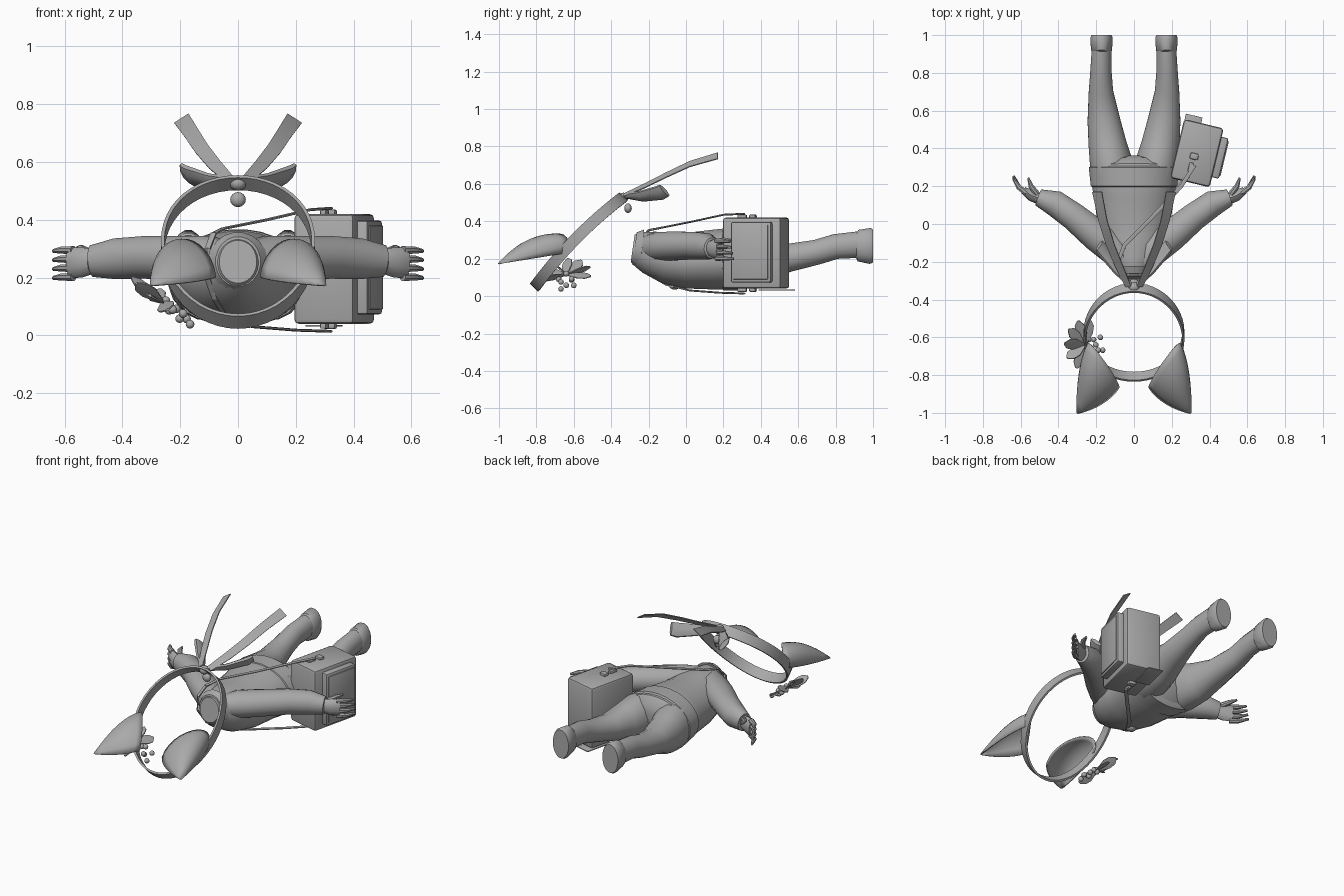
import bpy, bmesh, math
from mathutils import Vector, Matrix

cube = bpy.data.objects.get("Cube")
if cube:
    bpy.data.objects.remove(cube)

grey = bpy.data.materials.new("plain grey")
grey.use_nodes = True
tone = (0.4, 0.4, 0.4, 1)
grey.diffuse_color = tone
grey.node_tree.nodes["Principled BSDF"].inputs["Base Color"].default_value = tone


def finish(name, bm):
    bmesh.ops.recalc_face_normals(bm, faces=bm.faces)
    mesh = bpy.data.meshes.new(name)
    bm.to_mesh(mesh)
    bm.free()
    obj = bpy.data.objects.new(name, mesh)
    bpy.context.collection.objects.link(obj)
    mesh.materials.append(grey)
    bpy.ops.object.select_all(action='DESELECT')
    obj.select_set(True)
    bpy.context.view_layer.objects.active = obj
    bpy.ops.object.shade_smooth_by_angle(angle=math.radians(40))
    return obj


def bridge(bm, rings, closed=False):
    n = len(rings[0])
    for k in range(len(rings) if closed else len(rings) - 1):
        a, b = rings[k], rings[(k + 1) % len(rings)]
        for i in range(n):
            j = (i + 1) % n
            bm.faces.new((a[i], a[j], b[j], b[i]))


def tube(name, stations, sides=16, flip=1, roll=0):
    """Loft of ellipses; each station is x, y, z, side radius, upright radius."""
    bm = bmesh.new()
    pts = [Vector(s[:3]) for s in stations]
    rings = []
    for k, s in enumerate(stations):
        t = (pts[min(k + 1, len(pts) - 1)] - pts[max(k - 1, 0)]).normalized()
        side = t.cross(Vector((0, 0, 1))).normalized()
        side = Matrix.Rotation(roll, 3, t) @ side
        up = side.cross(t)
        ring = []
        for i in range(sides):
            a = math.tau * (i + 0.5) / sides
            p = pts[k] + side * (s[3] * math.cos(a)) + up * (s[4] * math.sin(a))
            ring.append(bm.verts.new((p.x * flip, p.y, p.z)))
        rings.append(ring)
    bridge(bm, rings)
    bm.faces.new(rings[0])
    bm.faces.new(rings[-1])
    return finish(name, bm)


def along_y(name, rows, **kw):
    return tube(name, [(0, y, z, rx, rz) for y, z, rx, rz in rows], **kw)


def ball(name, loc, scale):
    bm = bmesh.new()
    bmesh.ops.create_uvsphere(bm, u_segments=12, v_segments=8, radius=1,
                              matrix=Matrix.LocRotScale(Vector(loc), None, Vector(scale)))
    return finish(name, bm)


# Torso with neck, collar and waist sash
along_y("torso", [(-.285, .255, .065, .075), (-.25, .25, .085, .095),
                  (-.2, .235, .13, .115), (-.1, .205, .175, .14), (0, .19, .193, .15),
                  (.15, .195, .215, .161), (.25, .2, .232, .167), (.305, .197, .232, .16),
                  (.335, .192, .17, .125), (.355, .19, .07, .07)], sides=28)
along_y("waist_sash", [(.19, .198, .21, .155), (.2, .198, .23, .168),
                       (.3, .198, .241, .17), (.31, .198, .22, .155)], sides=28)
along_y("neck_collar", [(-.27, .255, .05, .06), (-.275, .255, .078, .088),
                        (-.235, .25, .105, .108), (-.23, .25, .08, .08)], sides=20)

for side, f in (("left", 1), ("right", -1)):
    # Legs and feet
    tube(side + "_leg", [(.115, .25, .195, .11, .14), (.12, .32, .193, .116, .14), (.14, .42, .19, .103, .118),
                         (.16, .55, .205, .088, .076), (.175, .7, .235, .066, .068), (.175, .8, .265, .058, .068),
                         (.172, .92, .275, .053, .072)], flip=f)
    tube(side + "_foot", [(.172, .91, .27, .05, .07), (.172, .92, .27, .057, .086),
                          (.172, .985, .268, .06, .098), (.172, 1, .268, .055, .09)], flip=f)
    # Sleeves and hands
    tube(side + "_sleeve", [(.05, -.2, .26, .06, .07), (.1, -.14, .265, .085, .08), (.2, -.06, .268, .085, .078),
                            (.32, .04, .27, .075, .075), (.42, .11, .265, .07, .072),
                            (.505, .14, .257, .046, .056), (.507, .141, .257, .034, .04)], flip=f)
    tube(side + "_palm", [(.49, .13, .257, .032, .04), (.54, .15, .253, .032, .052),
                          (.585, .178, .25, .02, .054)], flip=f, sides=10)
    for k in range(4):
        z = .202 + k * .031
        tube(f"{side}_finger_{k + 1}", [(.57, .165, z, .017, .015), (.61, .195, z, .015, .013),
                                        (.638, .255 - .006 * k, z - .003, .007, .007)], flip=f, sides=8)
    tube(side + "_thumb", [(.515, .16, .285, .018, .016), (.545, .2, .3, .015, .014),
                           (.56, .245, .3, .006, .006)], flip=f, sides=8)
    # Bow loops and long ribbon tails
    tube(side + "_bow_loop", [(.01, -.335, .535, .012, .012), (.09, -.24, .533, .035, .016),
                              (.165, -.14, .552, .046, .02), (.185, -.115, .565, .043, .014)],
         flip=f, sides=8, roll=-.85)
    tube(side + "_ribbon_tail", [(.03, -.33, .54, .024, .004), (.08, -.22, .59, .033, .004),
                                 (.125, -.11, .645, .036, .004), (.165, .02, .706, .038, .004),
                                 (.195, .17, .75, .042, .004)], flip=f, sides=4, roll=.6)
    # Hollow curved ear shells
    bm = bmesh.new()
    tip, mid = Vector((.3, -1, .172)), Vector((.16, -.755, .215))
    half, rise = Vector((.082, .108, .015)), Vector((.015, .055, .115))
    rows = []
    for r in range(9):
        t = r / 8
        spread = 1 - t ** 1.7 * .98
        rows.append([])
        for i in range(13):
            a = math.pi * i / 12
            p = mid.lerp(tip, t) + (half * math.cos(a) + rise * math.sin(a) ** .85) * spread
            p.z += .02 * math.sin(math.pi * t) * math.sin(a)
            rows[-1].append(bm.verts.new((p.x * f, p.y, p.z)))
    for a, b in zip(rows, rows[1:]):
        for i in range(12):
            bm.faces.new((a[i], a[i + 1], b[i + 1], b[i]))
    ear = finish(side + "_ear", bm)
    shell = ear.modifiers.new("thickness", 'SOLIDIFY')
    shell.thickness = .008
    shell.offset = 0

# Tilted, slightly arched headband
bm = bmesh.new()
rings = []
lean, normal = Vector((0, .7, .714)), Vector((0, -.714, .7))
for k in range(48):
    a = math.tau * k / 48
    arch = .012 - .024 * math.sin(a) ** 2
    ring = []
    for grow, w in ((0, -1), (0, 1), (-.012, 1), (-.012, -1)):
        p = Vector((0, -.582, .297)) + Vector(((.267 + grow) * math.cos(a), 0, 0))
        p += lean * ((.342 + grow) * math.sin(a)) + normal * (w * .031 + arch)
        ring.append(bm.verts.new(p))
    rings.append(ring)
bridge(bm, rings, closed=True)
finish("headband", bm)
ball("bow_knot", (0, -.335, .527), (.03, .028, .026))
ball("bell", (0, -.31, .47), (.027, .02, .026))


# Shoulder bag, built in its own turned frame
turn = Matrix.Translation((.333, .375, 0)) @ Matrix.Rotation(math.radians(-13.5), 4, 'Z')


def box(name, loc, size, bevel):
    bm = bmesh.new()
    bmesh.ops.create_cube(bm, size=1, matrix=Matrix.LocRotScale(Vector(loc), None, Vector(size)))
    bmesh.ops.bevel(bm, geom=bm.edges[:], offset=bevel, segments=2, affect='EDGES', profile=.5)
    bmesh.ops.transform(bm, matrix=turn, verts=bm.verts)
    return finish(name, bm)


box("bag_body", (0, 0, .23), (.215, .32, .38), .016)
box("bag_pocket", (.115, .005, .235), (.06, .22, .325), .01)
box("bag_pocket_panel", (.146, .005, .235), (.008, .19, .29), .002)
box("bag_flap", (-.06, .1, .033), (.09, .18, .006), .001)
for level, z in (("upper", .425), ("lower", .033)):
    box(level + "_clip", (-.01, -.02, z), (.045, .035, .022), .008)
    box(level + "_buckle", (-.015, -.08, z), (.022, .05, .02), .005)

# Strap running over the right shoulder and under the chest
tube("bag_strap", [(.32, .31, .44, .012, .005), (.25, .2, .435, .012, .005), (.1, .04, .4, .012, .005),
                   (-.05, -.11, .37, .012, .005), (-.085, -.2, .352, .012, .006)], sides=6)
tube("shoulder_strap", [(-.085, -.2, .352, .012, .006), (-.105, -.245, .3, .012, .006),
                        (-.11, -.245, .21, .012, .006), (-.08, -.2, .125, .012, .006)], sides=6)
tube("lower_strap", [(-.08, -.2, .125, .012, .006), (-.04, -.11, .062, .012, .005), (.05, .02, .03, .012, .005),
                     (.2, .18, .018, .012, .005), (.32, .31, .014, .012, .005)], sides=6)
ball("chest_brooch", (-.03, -.06, .055), (.03, .03, .02))

# Flower ornament on the headband, with a trailing bunch of berries
heart = Vector((-.26, -.64, .115))
for k in range(7):
    a = math.radians(75 + k * 34)
    out = Vector((math.cos(a) * .8, math.sin(a), .1 * math.sin(a) - .62 * math.cos(a)))
    stations = [tuple(heart + out * d) + (w, .005) for d, w in ((.01, .012), (.07, .036), (.11, .032), (.135, .008))]
    tube(f"petal_{k + 1}", stations, sides=6, roll=.5 * (-1) ** k)
for k in range(8):
    a = math.tau * k / 8 * 3
    ball(f"berry_{k + 1}", heart + Vector((.01 + .012 * k, .04 * math.sin(a), -.01 - .008 * k + .015 * math.cos(a))),
         (.015, .015, .015))
